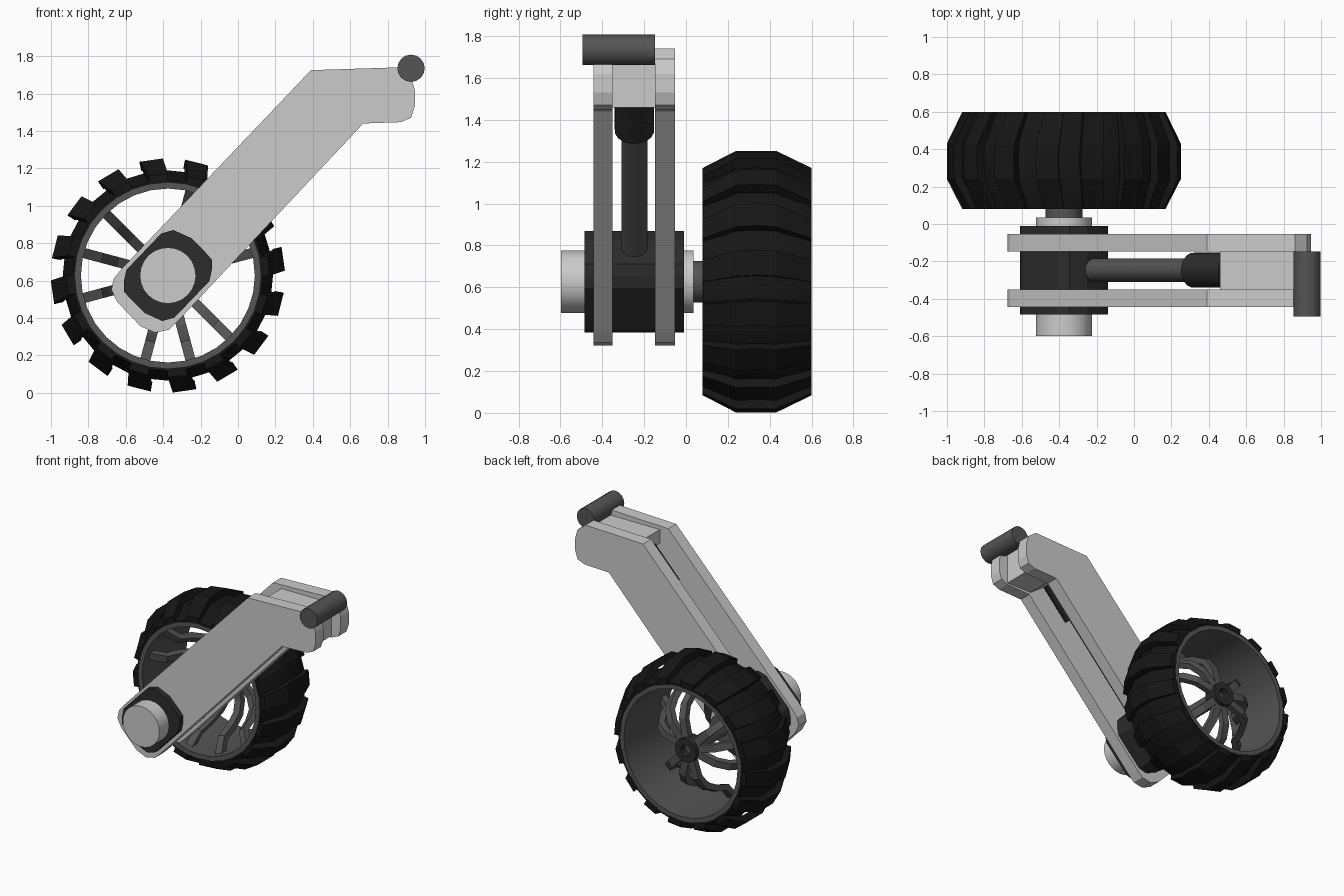
import bpy, bmesh, math
from mathutils import Vector

if "Cube" in bpy.data.objects:
    bpy.data.objects.remove(bpy.data.objects["Cube"])

CX, CZ = -0.375, 0.627      # wheel axle position


def material(name, v):
    m = bpy.data.materials.new(name)
    m.diffuse_color = (v, v, v, 1)
    m.use_nodes = True
    m.node_tree.nodes["Principled BSDF"].inputs["Base Color"].default_value = m.diffuse_color
    return m


RUBBER = material("rubber", 0.008)
BLACK = material("black_plastic", 0.025)
DARK = material("dark_metal", 0.09)


def finish(name, bm, mat=None, smooth=False):
    bmesh.ops.recalc_face_normals(bm, faces=bm.faces)
    me = bpy.data.meshes.new(name)
    bm.to_mesh(me)
    bm.free()
    ob = bpy.data.objects.new(name, me)
    bpy.context.collection.objects.link(ob)
    if mat:
        me.materials.append(mat)
    if smooth:
        bpy.ops.object.select_all(action='DESELECT')
        ob.select_set(True)
        bpy.context.view_layer.objects.active = ob
        bpy.ops.object.shade_smooth_by_angle(angle=math.radians(32))
    return ob


def loft(bm, sections, closed=False):
    """Skin equal-length loops; cap the ends unless closed."""
    rows = [[bm.verts.new(p) for p in s] for s in sections]
    n = len(rows[0])
    pairs = list(zip(rows, rows[1:])) + ([(rows[-1], rows[0])] if closed else [])
    for a, b in pairs:
        for i in range(n):
            j = (i + 1) % n
            bm.faces.new((a[i], a[j], b[j], b[i]))
    if not closed:
        bm.faces.new(rows[0])
        bm.faces.new(rows[-1])


def prism(name, profile, y0, y1, mat=None):
    bm = bmesh.new()
    loft(bm, [[(x, y, z) for x, z in profile] for y in (y0, y1)])
    return finish(name, bm, mat)


def rod(name, a, b, r, mat=None, sides=16):
    a, b = Vector(a), Vector(b)
    d = (b - a).normalized()
    u = d.orthogonal().normalized()
    v = d.cross(u)
    ang = [2 * math.pi * i / sides for i in range(sides)]
    bm = bmesh.new()
    loft(bm, [[c + r * (u * math.cos(t) + v * math.sin(t)) for t in ang] for c in (a, b)])
    return finish(name, bm, mat, True)


def polar(r, t, y):
    return (CX + r * math.cos(t), y, CZ + r * math.sin(t))


def lathe(name, profile, mat, sides=32):
    """Closed (radius, y) profile turned about the axle."""
    bm = bmesh.new()
    loft(bm, [[polar(r, 2 * math.pi * i / sides, y) for r, y in profile]
              for i in range(sides)], True)
    return finish(name, bm, mat, True)


# Twin side plates of the arm
plate = [(0.39, 1.725), (0.86, 1.74), (0.925, 1.69), (0.945, 1.62), (0.945, 1.53),
         (0.925, 1.47), (0.87, 1.447), (0.67, 1.44), (-0.32, 0.385), (-0.37, 0.337),
         (-0.445, 0.322), (-0.52, 0.355), (-0.645, 0.485), (-0.677, 0.55),
         (-0.665, 0.61), (-0.62, 0.665)]
prism("front_arm_plate", plate, -0.443, -0.35)
prism("rear_arm_plate", plate, -0.148, -0.053)

# Spacer block between the plates at the top
prism("arm_top_block", [(0.46, 1.70), (0.87, 1.70), (0.87, 1.46), (0.66, 1.46),
                        (0.46, 1.60)], -0.35, -0.148)

# Pivot roller at the arm tip
rod("pivot_roller", (0.925, -0.495, 1.735), (0.925, -0.148, 1.735), 0.073, DARK)

# Damper rod and its sleeve along the arm
rod("damper_rod", (-0.30, -0.247, 0.70), (0.40, -0.247, 1.44), 0.063, DARK)
rod("damper_sleeve", (0.32, -0.247, 1.35), (0.52, -0.247, 1.562), 0.095, BLACK)

# Motor housing at the lower end: a square on its corner with cut corners
half = [(-0.235, -0.085), (-0.235, -0.03), (-0.222, 0.03), (-0.035, 0.225),
        (0.03, 0.243), (0.125, 0.20), (0.20, 0.125)]
housing = [(CX + x, CZ + z) for x, z in half] + [(CX - x, CZ - z) for x, z in half]
prism("motor_housing", housing, -0.485, -0.01, BLACK)
rod("motor_core", (CX, -0.598, CZ), (CX, 0.036, CZ), 0.15, None, 24)

# Axle
rod("axle_collar", (CX, 0.03, CZ), (CX, 0.12, CZ), 0.10, DARK, 20)
rod("axle", (CX, 0.10, CZ), (CX, 0.49, CZ), 0.05, DARK)

# Wheel hub, rim and tyre carcass
lathe("wheel_hub", [(0.04, 0.44), (0.088, 0.44), (0.088, 0.54), (0.04, 0.54)], BLACK, 16)
lathe("rim", [(0.465, 0.08), (0.497, 0.08), (0.497, 0.598), (0.465, 0.598)], DARK)
lathe("tyre", [(0.49, 0.082), (0.51, 0.082), (0.562, 0.22), (0.562, 0.46),
               (0.51, 0.596), (0.49, 0.596)], RUBBER)

# Tread lugs, slightly swept at the centre
bm = bmesh.new()
for k in range(16):
    t0 = math.radians(7 + 22.5 * k)
    secs = []
    for y, r, sweep in ((0.08, 0.543, -1.5), (0.24, 0.626, 1), (0.34, 0.626, 1.5),
                        (0.43, 0.626, 1), (0.60, 0.543, -1.5)):
        t = t0 + math.radians(sweep)
        secs.append([polar(r - 0.05, t - 0.10, y), polar(r, t - 0.098, y),
                     polar(r, t + 0.098, y), polar(r - 0.05, t + 0.10, y)])
    loft(bm, secs)
finish("tread_lugs", bm, RUBBER)

# Curved spokes in three groups of three
path = [(0.07, 0.49), (0.21, 0.48), (0.29, 0.43), (0.345, 0.33), (0.38, 0.22), (0.48, 0.15)]
bm = bmesh.new()
for g in (45, 165, 285):
    for off in (-30, 0, 30):
        t = math.radians(g + off)
        out = Vector((math.cos(t), 0, math.sin(t)))
        side = Vector((-math.sin(t), 0, math.cos(t))) * 0.027
        secs = []
        for i, (r, y) in enumerate(path):
            p, q = path[max(i - 1, 0)], path[min(i + 1, len(path) - 1)]
            dr, dy = q[0] - p[0], q[1] - p[1]
            n = (out * -dy + Vector((0, dr, 0))) * (0.022 / math.hypot(dr, dy))
            c = Vector(polar(r, t, y))
            secs.append([c + side + n, c - side + n, c - side - n, c + side - n])
        loft(bm, secs)
finish("spokes", bm, DARK)
